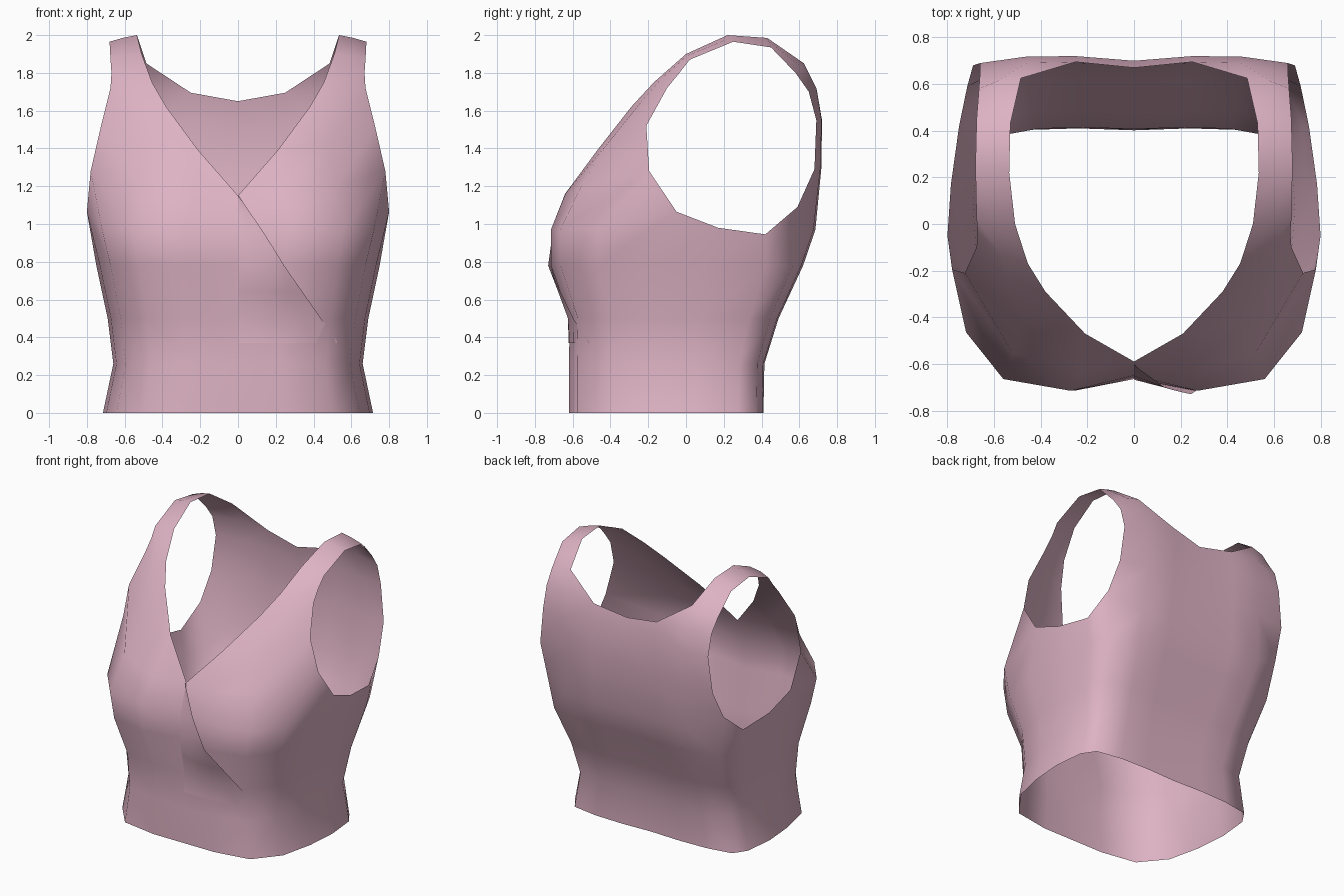
import bpy, bmesh
from mathutils import Vector
from mathutils.bvhtree import BVHTree

if "Cube" in bpy.data.objects:
    bpy.data.objects.remove(bpy.data.objects["Cube"])

pink = bpy.data.materials.new("pink_fabric")
pink.diffuse_color = (0.73, 0.45, 0.55, 1)
pink.use_nodes = True
pink.node_tree.nodes["Principled BSDF"].inputs["Base Color"].default_value = pink.diffuse_color


def finish(bm, name, mirror=False):
    me = bpy.data.meshes.new(name)
    bm.to_mesh(me)
    ob = bpy.data.objects.new(name, me)
    bpy.context.collection.objects.link(ob)
    me.materials.append(pink)
    me.polygons.foreach_set("use_smooth", [True] * len(me.polygons))
    if mirror:
        m = ob.modifiers.new("mirror", 'MIRROR')
        m.use_mirror_merge = True
        m.merge_threshold = 0.001
    return ob


def bridge(bm, lo, hi):
    for i in range(len(lo) - 1):
        bm.faces.new((lo[i], lo[i + 1], hi[i + 1], hi[i]))


def row(bm, pts):
    return [bm.verts.new(p) for p in pts]


# Half cross-section, front centre round to back centre (fractions of width / depth)
section = [(0, -1), (.34, -1), (.70, -.93), (.90, -.65), (.975, -.27), (1, .15),
           (.97, .68), (.88, .91), (.62, .985), (.33, 1), (0, .98)]
# height, half width, front depth, back depth, dip between the busts
rings = [(0, .715, .62, .41, 0), (.26, .66, .62, .415, 0), (.5, .69, .615, .49, .005),
         (.78, .75, .715, .62, .05), (.97, .80, .715, .685, .065)]
# Underarm points on the top ring
underarm = {4: (.80, -.05, 1.065), 5: (.785, .17, .98), 6: (.75, .42, .945), 7: (.715, .59, 1.09)}

# Torso band from hem to underarm
bm = bmesh.new()
prev = None
for z, w, f, b, dip in rings:
    pts = [(u * w, v * (f if v < 0 else b), z) for u, v in section]
    pts[0] = (0, -f + dip, z)
    if z == .97:
        for k, p in underarm.items():
            pts[k] = p
    cur = row(bm, pts)
    if prev:
        bridge(bm, prev, cur)
    prev = cur
chest = prev

# Front panel: from chest up to the neckline and armhole
r5 = row(bm, [(0, -.59, 1.15), (.23, -.64, 1.16), (.52, -.555, 1.2), (.78, -.195, 1.28)])
bridge(bm, chest[:4], r5)
bm.faces.new((chest[3], chest[4], r5[3]))
strap = [[(.21, -.47, 1.39), (.48, -.42, 1.42), (.725, -.21, 1.52)],
         [(.38, -.29, 1.62), (.54, -.235, 1.65), (.675, -.10, 1.72)],
         [(.455, -.17, 1.75), (.57, -.13, 1.77), (.67, -.035, 1.80)],
         [(.51, 0, 1.90), (.60, .005, 1.89), (.675, .02, 1.87)],
         [(.535, .22, 2.0), (.61, .235, 1.985), (.68, .25, 1.965)],
         [(.53, .43, 1.985), (.60, .44, 1.965), (.675, .45, 1.935)],
         [(.485, .625, 1.85), (.58, .615, 1.83), (.665, .58, 1.80)]]
prev = r5[1:]
for i, pts in enumerate(strap):
    cur = row(bm, pts)
    bridge(bm, prev, cur)
    if i == 0:
        bm.faces.new((r5[0], r5[1], cur[0]))
    prev = cur

# Back panel up to the back neckline, joined to the strap
lo = chest[7:]
for pts in ([(.69, .68, 1.29), (.46, .712, 1.30), (.25, .717, 1.30), (0, .695, 1.30)],
            [(.66, .69, 1.55), (.46, .718, 1.55), (.25, .72, 1.55), (0, .70, 1.50)],
            [(.66, .65, 1.70), (.46, .69, 1.72), (.25, .695, 1.695), (0, .67, 1.65)]):
    hi = row(bm, pts)
    bridge(bm, lo, hi)
    lo = hi
bm.faces.new((lo[0], lo[1], prev[0], prev[1], prev[2]))
bm.faces.new((lo[1], lo[2], prev[0]))
bmesh.ops.recalc_face_normals(bm, faces=bm.faces)
tree = BVHTree.FromBMesh(bm)
finish(bm, "top_body", mirror=True)
bm.free()

# Overlapping wrap flap lying on the body, ending on a diagonal edge
edge = [(1.149, .003), (.92, .16), (.80, .23), (.37, .53)]


def edge_x(z):
    for (z0, x0), (z1, x1) in zip(edge, edge[1:]):
        if z >= z1:
            return x0 + (x1 - x0) * (z0 - z) / (z0 - z1)
    return edge[-1][1]


bm = bmesh.new()
prev = None
for z in (.37, .5, .64, .78, .88, .97, 1.06, 1.149):
    pts = []
    for k in range(5):
        t = k / 4
        x = .002 + (edge_x(z) - .002) * t
        hit = tree.ray_cast(Vector((x, -2, z)), Vector((0, 1, 0)))[0]
        pts.append((x, hit.y - .003 - .014 * t * min(1, (z - .3) / .2), z))
    cur = row(bm, pts)
    if prev:
        bridge(bm, prev, cur)
    prev = cur
bmesh.ops.remove_doubles(bm, verts=bm.verts, dist=.0015)
finish(bm, "wrap_flap")
bm.free()
